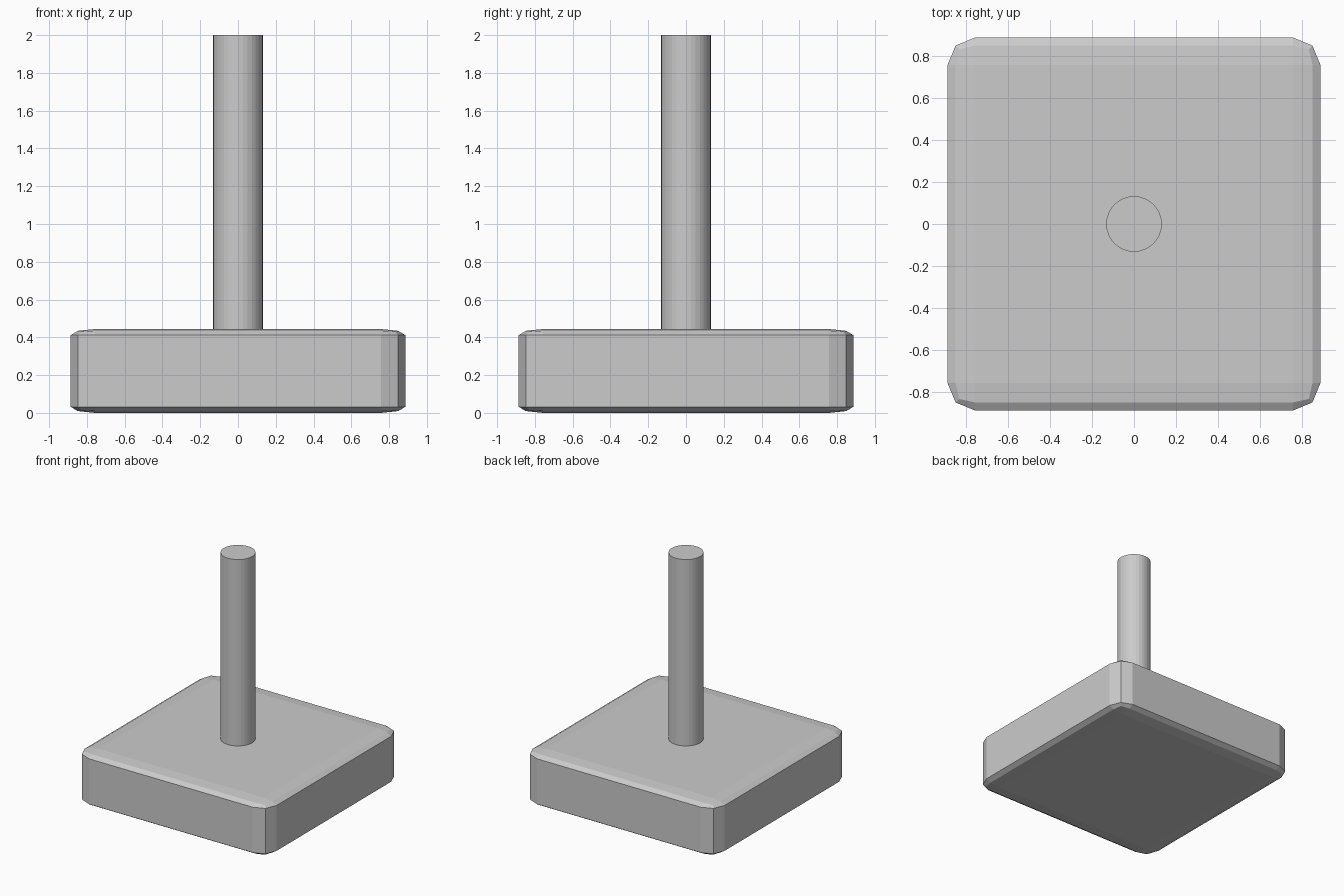
import bpy
import bmesh
from mathutils import Matrix

if "Cube" in bpy.data.objects:
    bpy.data.objects.remove(bpy.data.objects["Cube"])


def finish(bm, name):
    mesh = bpy.data.meshes.new(name)
    bm.to_mesh(mesh)
    bm.free()
    obj = bpy.data.objects.new(name, mesh)
    bpy.context.collection.objects.link(obj)
    return obj


# Base slab: a bevelled unit cube squashed flat, so the bevel is wide and shallow
WIDTH, HEIGHT = 1.772, 0.444
bm = bmesh.new()
bmesh.ops.create_cube(bm, size=1.0)
bmesh.ops.bevel(bm, geom=bm.edges[:], offset=0.073, offset_type='OFFSET',
                segments=2, profile=0.5, affect='EDGES')
bmesh.ops.scale(bm, vec=(WIDTH, WIDTH, HEIGHT), verts=bm.verts)
bmesh.ops.translate(bm, vec=(0, 0, HEIGHT / 2), verts=bm.verts)
finish(bm, "base_slab")

# Upright post, sunk slightly into the slab
POST_BOTTOM, POST_TOP, RADIUS = 0.4, 2.0, 0.132
bm = bmesh.new()
bmesh.ops.create_cone(bm, cap_ends=True, segments=32, radius1=RADIUS, radius2=RADIUS,
                      depth=POST_TOP - POST_BOTTOM,
                      matrix=Matrix.Translation((0, 0, (POST_TOP + POST_BOTTOM) / 2)))
finish(bm, "post")
